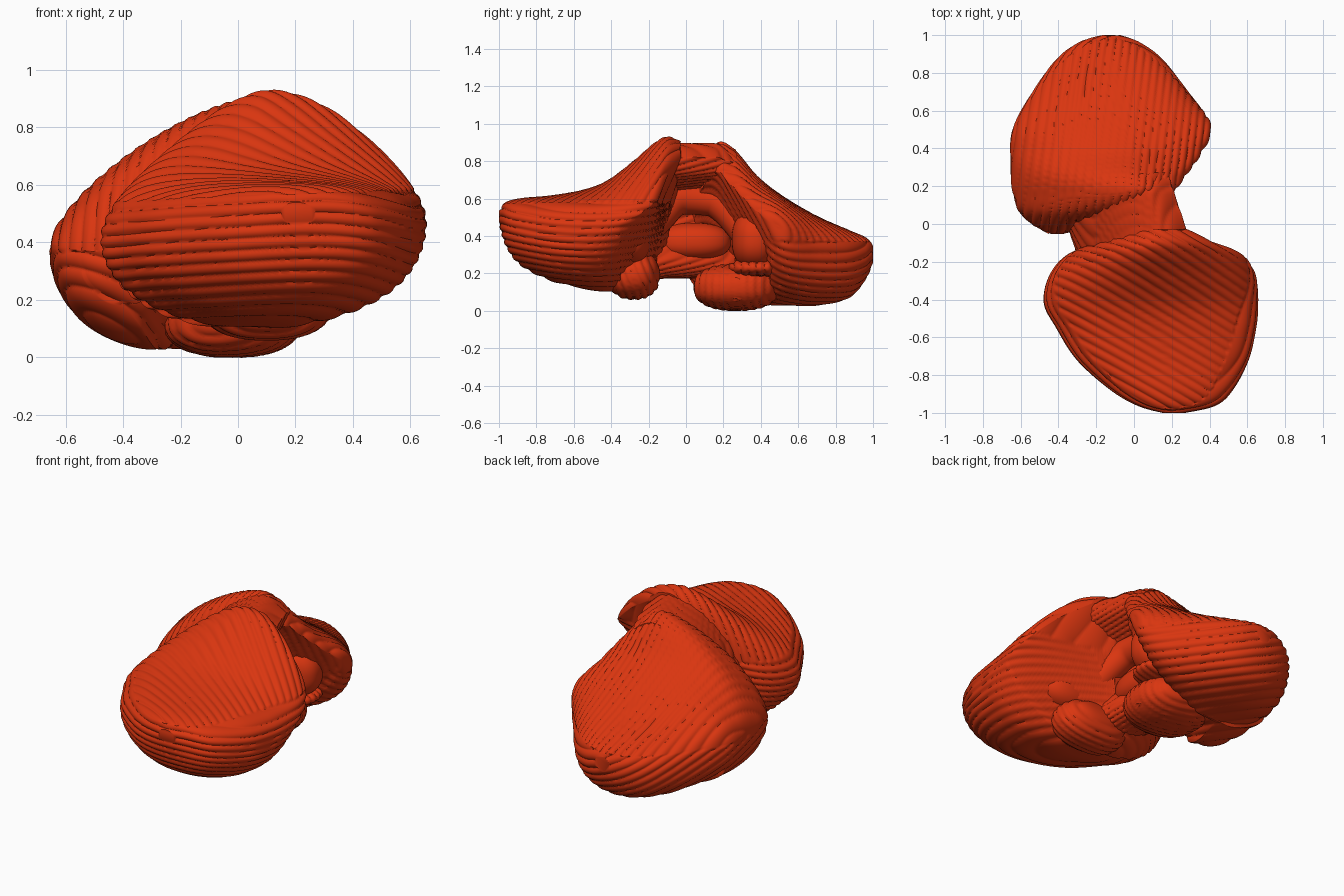
import bpy, bmesh, math
from mathutils import Vector

if "Cube" in bpy.data.objects:
    bpy.data.objects.remove(bpy.data.objects["Cube"])

mat = bpy.data.materials.new("red_tissue")
mat.diffuse_color = (0.70, 0.036, 0.005, 1)
mat.use_nodes = True
mat.node_tree.nodes["Principled BSDF"].inputs["Base Color"].default_value = mat.diffuse_color


def finish(bm, name, fold=None, depth=0.011, pitch=0.042):
    """Cut parallel sharp grooves along the field fold(co), then make the object."""
    bmesh.ops.recalc_face_normals(bm, faces=bm.faces)
    bm.normal_update()
    if fold:
        moves = [(v, v.normal * depth * (abs(math.sin(math.pi * fold(v.co) / pitch)) ** 0.7 - 0.75))
                 for v in bm.verts]
        for v, d in moves:
            v.co += d
    me = bpy.data.meshes.new(name)
    bm.to_mesh(me)
    bm.free()
    me.materials.append(mat)
    ob = bpy.data.objects.new(name, me)
    bpy.context.collection.objects.link(ob)
    bpy.context.view_layer.objects.active = ob
    ob.select_set(True)
    bpy.ops.object.shade_smooth_by_angle(angle=math.radians(50))
    ob.select_set(False)
    return ob


def spline(rows, steps):
    """Catmull-Rom through rows of numbers."""
    out = []
    n = len(rows)
    for i in range(n - 1):
        p = [rows[max(0, min(n - 1, i + k))] for k in (-1, 0, 1, 2)]
        for s in range(steps):
            t = s / steps
            out.append([0.5 * (2 * b + (c - a) * t + (2 * a - 5 * b + 4 * c - d) * t * t
                               + (3 * b - a - 3 * c + d) * t ** 3) for a, b, c, d in zip(*p)])
    out.append(list(rows[-1]))
    return out


def skin(rings):
    bm = bmesh.new()
    vs = [[bm.verts.new(p) for p in r] for r in rings]
    n = len(vs[0])
    for a, b in zip(vs, vs[1:]):
        for i in range(n):
            bm.faces.new((a[i], a[(i + 1) % n], b[(i + 1) % n], b[i]))
    bm.faces.new(vs[0])
    bm.faces.new(vs[-1])
    return bm


def lobe(name, rows, fold, count=240):
    """Rows: y, left x, left z, top x, top z, right x, right z, bottom z,
    fullness of the top, fullness of the lower right."""
    rings = []
    for y, xl, zl, xt, zt, xr, zr, zb, nt, nr in spline(rows, 17):
        xb = (xl + xr) / 2 if nr > 1.5 else xl + (xr - xl) * 0.4
        ring = []
        for i in range(count):
            a = 2 * math.pi * i / count
            c, s = math.cos(a), math.sin(a)
            n = nt if s > 0 else (nr if c > 0 else 2.1)
            n = max(n, 0.7)
            u, w = abs(c) ** (2 / n), abs(s) ** (2 / n)
            xm, zm = (xt, zt) if s > 0 else (xb, zb)
            xe, ze = (xr, zr) if c > 0 else (xl, zl)
            ring.append((xm + (xe - xm) * u, y, ze + (zm - ze) * w))
        rings.append(ring)
    return finish(skin(rings), name, fold)


# Front hemisphere: steep upper slope, rounded lower belly
lobe("front_hemisphere", [
    (-0.998, 0.15, 0.50, 0.20, 0.54, 0.27, 0.50, 0.46, 2.0, 2.2),
    (-0.96, 0.02, 0.47, 0.20, 0.58, 0.43, 0.48, 0.34, 2.2, 2.2),
    (-0.88, -0.12, 0.44, 0.20, 0.60, 0.52, 0.46, 0.24, 2.4, 2.2),
    (-0.72, -0.30, 0.42, 0.18, 0.615, 0.605, 0.45, 0.16, 2.4, 2.3),
    (-0.55, -0.41, 0.41, 0.14, 0.645, 0.645, 0.45, 0.12, 2.2, 2.2),
    (-0.42, -0.475, 0.41, 0.10, 0.695, 0.655, 0.46, 0.10, 2.0, 1.8),
    (-0.28, -0.45, 0.43, 0.08, 0.80, 0.645, 0.50, 0.12, 1.8, 1.2),
    (-0.17, -0.36, 0.48, 0.09, 0.895, 0.58, 0.58, 0.20, 1.65, 0.95),
    (-0.10, -0.20, 0.60, 0.11, 0.93, 0.44, 0.71, 0.38, 1.7, 0.9),
    (-0.03, 0.02, 0.80, 0.13, 0.905, 0.28, 0.82, 0.74, 1.8, 1.0),
], lambda p: (0.45 * p.x + 0.8 * p.y - 0.1 * p.z) if p.z > 0.56 + 0.04 * p.x
    else p.z + 0.12 * p.x * p.x + 0.015 * math.sin(6 * p.x + 4 * p.y))

# Back hemisphere: same build, set lower and towards -x
lobe("back_hemisphere", [
    (-0.05, -0.45, 0.36, -0.41, 0.42, -0.37, 0.36, 0.30, 2.0, 2.0),
    (0.0, -0.54, 0.37, -0.36, 0.56, -0.20, 0.42, 0.20, 1.6, 1.6),
    (0.07, -0.61, 0.38, -0.15, 0.77, 0.06, 0.62, 0.11, 1.45, 1.0),
    (0.16, -0.64, 0.39, 0.02, 0.895, 0.20, 0.74, 0.05, 1.4, 0.9),
    (0.25, -0.65, 0.39, 0.03, 0.87, 0.27, 0.66, 0.03, 1.5, 0.95),
    (0.38, -0.655, 0.38, 0.0, 0.72, 0.36, 0.53, 0.03, 1.75, 1.2),
    (0.52, -0.635, 0.35, -0.05, 0.61, 0.41, 0.43, 0.03, 2.1, 1.8),
    (0.70, -0.535, 0.30, -0.08, 0.505, 0.285, 0.33, 0.03, 2.4, 2.2),
    (0.87, -0.41, 0.28, -0.12, 0.43, 0.15, 0.29, 0.07, 2.4, 2.2),
    (0.96, -0.29, 0.29, -0.12, 0.39, 0.03, 0.29, 0.17, 2.3, 2.2),
    (0.998, -0.17, 0.31, -0.12, 0.35, -0.07, 0.31, 0.26, 2.0, 2.0),
], lambda p: (p.x - 0.12 * p.y + 0.15 * p.x * p.x) if p.z > 0.37
    else 0.75 * p.z + 0.35 * p.x + 0.25 * p.y)

# Middle bridge: C-shaped section, open towards +x
profile = [(0.26, 0.82), (0.12, 0.895), (-0.08, 0.82), (-0.26, 0.64), (-0.35, 0.42),
           (-0.30, 0.24), (-0.15, 0.18), (0.0, 0.19), (0.05, 0.27), (-0.02, 0.40),
           (-0.04, 0.52), (0.02, 0.62), (0.14, 0.68), (0.24, 0.74), (0.26, 0.82)]
outline = spline(profile, 14)[:-1]
rings = []
for j in range(41):
    t = j / 40
    y = -0.16 + 0.42 * t
    drop = 0.35 * max(0, y - 0.16) + 0.15 * max(0, -0.1 - y)
    rings.append([(x - 0.14 * (t - 0.4), y + 0.05 * x, z - drop) for x, z in outline])
finish(skin(rings), "middle_bridge", lambda p: p.x + p.z * (1 if p.x > -0.2 else -1), 0.01)


def blob(name, centre, radii, fold=None):
    bm = bmesh.new()
    bmesh.ops.create_icosphere(bm, subdivisions=5, radius=1)
    for v in bm.verts:
        v.co = Vector(math.copysign(abs(a) ** 0.85, a) * r + c
                      for a, r, c in zip(v.co, radii, centre))
    finish(bm, name, fold, 0.01)


# Lower tonsils, stalk stumps and central nodule
blob("front_tonsil", (0.10, -0.28, 0.19), (0.23, 0.14, 0.13), lambda p: p.y + 0.4 * p.z)
blob("back_tonsil", (-0.02, 0.27, 0.125), (0.24, 0.23, 0.125), lambda p: p.y + 0.2 * p.x)
blob("front_stalk", (0.22, -0.31, 0.38), (0.20, 0.12, 0.13))
blob("back_stalk", (0.09, 0.37, 0.38), (0.21, 0.125, 0.16))
blob("back_stalk_rim", (0.06, 0.38, 0.23), (0.22, 0.15, 0.05), lambda p: p.y)
blob("central_nodule", (-0.05, 0.04, 0.37), (0.13, 0.20, 0.10))

# Smooth arch under the roof
cu = bpy.data.curves.new("inner_arch", "CURVE")
cu.dimensions = "3D"
cu.bevel_depth = 0.085
cu.bevel_resolution = 5
cu.use_fill_caps = True
sp = cu.splines.new("NURBS")
pts = [(0.14, -0.24, 0.40), (0.08, -0.14, 0.50), (0.02, -0.06, 0.60),
       (0.0, 0.06, 0.60), (0.0, 0.20, 0.58), (0.04, 0.32, 0.42)]
sp.points.add(len(pts) - 1)
for p, c in zip(sp.points, pts):
    p.co = (*c, 1)
sp.use_endpoint_u = True
sp.order_u = 3
cu.materials.append(mat)
arch = bpy.data.objects.new("inner_arch", cu)
bpy.context.collection.objects.link(arch)
